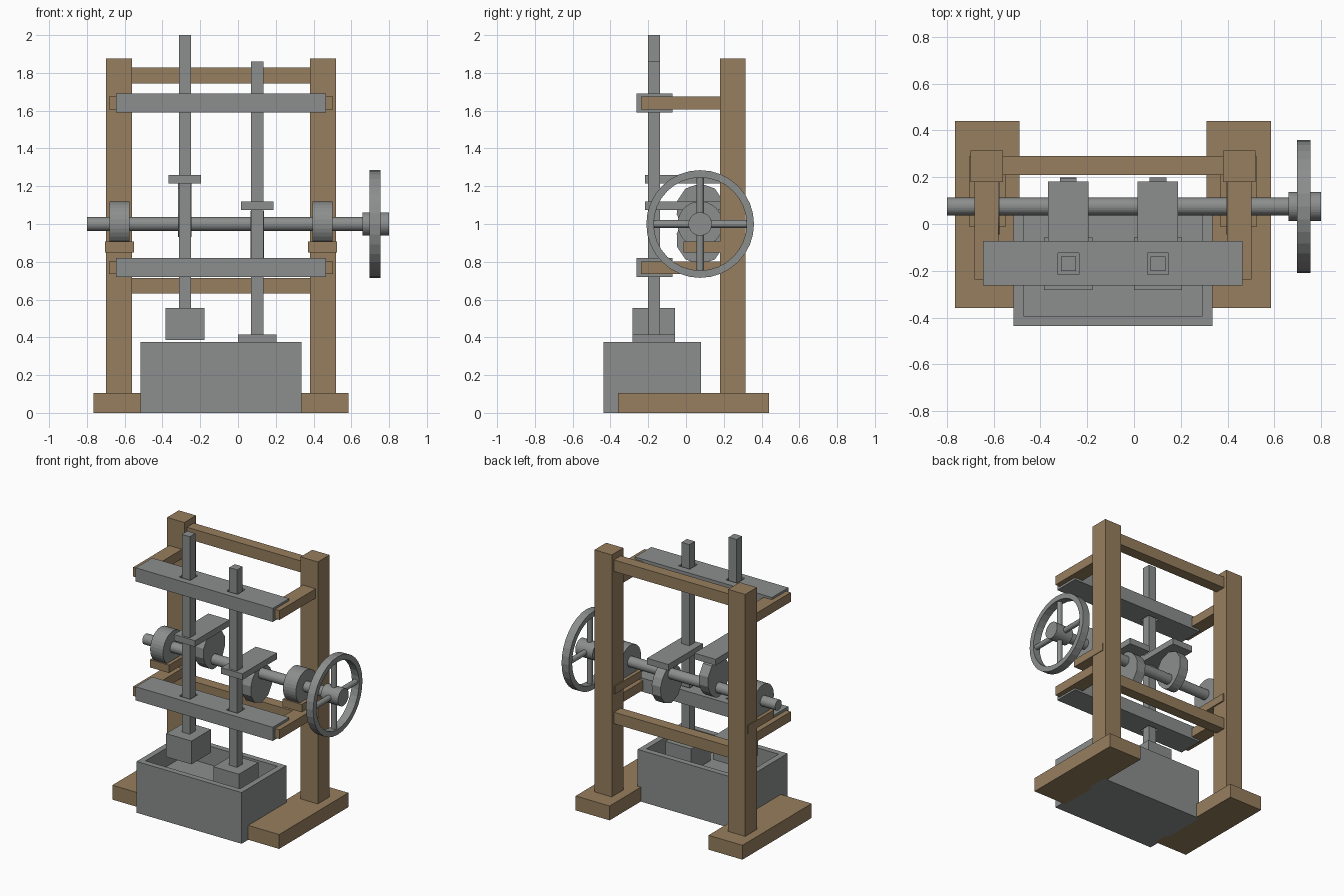
import bpy, bmesh, math
from mathutils import Matrix, Vector

if "Cube" in bpy.data.objects:
    bpy.data.objects.remove(bpy.data.objects["Cube"])


def material(name, rgb):
    m = bpy.data.materials.new(name)
    m.use_nodes = True
    m.diffuse_color = (*rgb, 1)
    m.node_tree.nodes["Principled BSDF"].inputs["Base Color"].default_value = (*rgb, 1)
    return m


WOOD = material("brown wood", (0.305, 0.209, 0.112))
IRON = material("grey iron", (0.258, 0.272, 0.267))

SHAFT_Y, SHAFT_Z = 0.075, 1.0
MID_X = -0.09                      # centre of the frame
STAMP_Y = -0.17


def finish(bm, name, mat):
    bmesh.ops.recalc_face_normals(bm, faces=bm.faces)
    mesh = bpy.data.meshes.new(name)
    bm.to_mesh(mesh)
    bm.free()
    mesh.materials.append(mat)
    ob = bpy.data.objects.new(name, mesh)
    bpy.context.collection.objects.link(ob)
    return ob


def box_mesh(x, y, z):
    """Box from its (min, max) range on each axis."""
    bm = bmesh.new()
    size = [r[1] - r[0] for r in (x, y, z)]
    centre = Vector([sum(r) / 2 for r in (x, y, z)])
    bmesh.ops.create_cube(bm, size=1, matrix=Matrix.Translation(centre) @ Matrix.Diagonal((*size, 1)))
    return bm


def box(name, mat, x, y, z):
    return finish(box_mesh(x, y, z), name, mat)


def around(centre, half):
    return centre - half, centre + half


def prism(name, mat, points, x):
    """Extrude a (y, z) outline about the shaft along x."""
    bm = bmesh.new()
    face = bm.faces.new([bm.verts.new((x[0], SHAFT_Y + p, SHAFT_Z + q)) for p, q in points])
    new = bmesh.ops.extrude_face_region(bm, geom=[face])["geom"]
    bmesh.ops.translate(bm, vec=(x[1] - x[0], 0, 0), verts=[v for v in new if isinstance(v, bmesh.types.BMVert)])
    return finish(bm, name, mat)


def disc(name, mat, radius, x, sides=32):
    ring = [math.tau * i / sides for i in range(sides)]
    return prism(name, mat, [(radius * math.cos(a), radius * math.sin(a)) for a in ring], x)


# Timber frame, mirrored about its centre
for side, sign in (("right", -1), ("left", 1)):
    post_x = MID_X + sign * 0.54
    outer_x = MID_X + sign * 0.5375
    box(side + "_foot", WOOD, around(MID_X + sign * 0.5375, 0.1375), (-0.36, 0.44), (0, 0.105))
    box(side + "_post", WOOD, around(post_x, 0.07), (0.18, 0.315), (0.105, 1.875))
    box(side + "_bearing_bracket", WOOD, around(outer_x, 0.077), (-0.012, 0.29), (0.85, 0.907))
    disc(side + "_bearing", IRON, 0.12, around(outer_x, 0.052))
    for level, z in (("upper", 1.64), ("lower", 0.768)):
        box(f"{side}_{level}_guide_arm", WOOD, around(outer_x + sign * 0.003, 0.052),
            (-0.237, 0.18), around(z, 0.034))
for level, z in (("upper", 1.787), ("lower", 0.673)):
    box(level + "_cross_beam", WOOD, (-0.56, 0.38), (0.21, 0.29), around(z, 0.042))

# Mortar trough, hollowed from the top
bm = box_mesh((-0.515, 0.335), (-0.437, 0.08), (0, 0.375))
top = max(bm.faces, key=lambda f: f.calc_center_median().z)
bmesh.ops.inset_region(bm, faces=[top], thickness=0.06)
new = bmesh.ops.extrude_face_region(bm, geom=[top])["geom"]
bmesh.ops.translate(bm, vec=(0, 0, -0.135), verts=[v for v in new if isinstance(v, bmesh.types.BMVert)])
if top.is_valid:
    bm.faces.remove(top)
finish(bm, "trough", IRON)

# Stamps with their tappets and cams; the second one is dropped
STAMPS = (("right", -0.281, 0, 1), ("left", 0.102, -0.14, -1))
for side, x, drop, point in STAMPS:
    box(side + "_stamp_shoe", IRON, around(x, 0.103), (-0.283, -0.058), (0.385 + drop, 0.555 + drop))
    box(side + "_stamp_rod", IRON, around(x, 0.032), around(STAMP_Y, 0.032), (0.555 + drop, 2.0 + drop))
    box(side + "_tappet", IRON, around(x, 0.086), (-0.218, 0.182), (1.215 + drop, 1.26 + drop))
    outline = []
    for i in range(16):
        a = math.tau * i / 16
        r = 0.07 + 0.145 * ((1 + math.cos(a)) / 2) ** 2.2
        outline.append((r * math.sin(a), point * r * math.cos(a)))
    prism(side + "_cam", IRON, outline, around(x, 0.036))

# Guide planks with clearance holes for the rods
for level, z in (("upper", 1.64), ("lower", 0.77)):
    plank = box(level + "_guide", IRON, (-0.645, 0.465), (-0.262, -0.072), around(z, 0.05))
    cutters = []
    for side, x, drop, point in STAMPS:
        cutter = box("guide_hole_cutter", IRON, around(x, 0.045), around(STAMP_Y, 0.045), around(z, 0.1))
        cutter.hide_render = True
        mod = plank.modifiers.new("hole", "BOOLEAN")
        mod.operation = "DIFFERENCE"
        mod.solver = "EXACT"
        mod.object = cutter
        cutters.append(cutter)
    bpy.context.view_layer.update()
    cut = bpy.data.meshes.new_from_object(plank.evaluated_get(bpy.context.evaluated_depsgraph_get()))
    plank.modifiers.clear()
    plank.data = cut
    for cutter in cutters:
        bpy.data.objects.remove(cutter)

# Drive shaft and hand wheel
disc("drive_shaft", IRON, 0.038, (-0.8, 0.7))
disc("wheel_hub", IRON, 0.062, (0.66, 0.8))
bm = bmesh.new()
corners = [bm.verts.new((x, SHAFT_Y, SHAFT_Z + r))
           for x, r in ((0.697, 0.246), (0.755, 0.246), (0.755, 0.285), (0.697, 0.285))]
edges = [bm.edges.new((corners[i], corners[(i + 1) % 4])) for i in range(4)]
bmesh.ops.spin(bm, geom=corners + edges, cent=(0, SHAFT_Y, SHAFT_Z), axis=(1, 0, 0),
               angle=math.tau, steps=32, use_merge=True)
bmesh.ops.remove_doubles(bm, verts=bm.verts, dist=0.0005)
finish(bm, "wheel_rim", IRON)
for name, turn in (("upright_spoke", 0), ("level_spoke", math.pi / 2)):
    bm = bmesh.new()
    bmesh.ops.create_cone(bm, cap_ends=True, segments=12, radius1=0.02, radius2=0.02, depth=0.51,
                          matrix=Matrix.Translation((0.726, SHAFT_Y, SHAFT_Z)) @ Matrix.Rotation(turn, 4, "X"))
    finish(bm, name, IRON)
